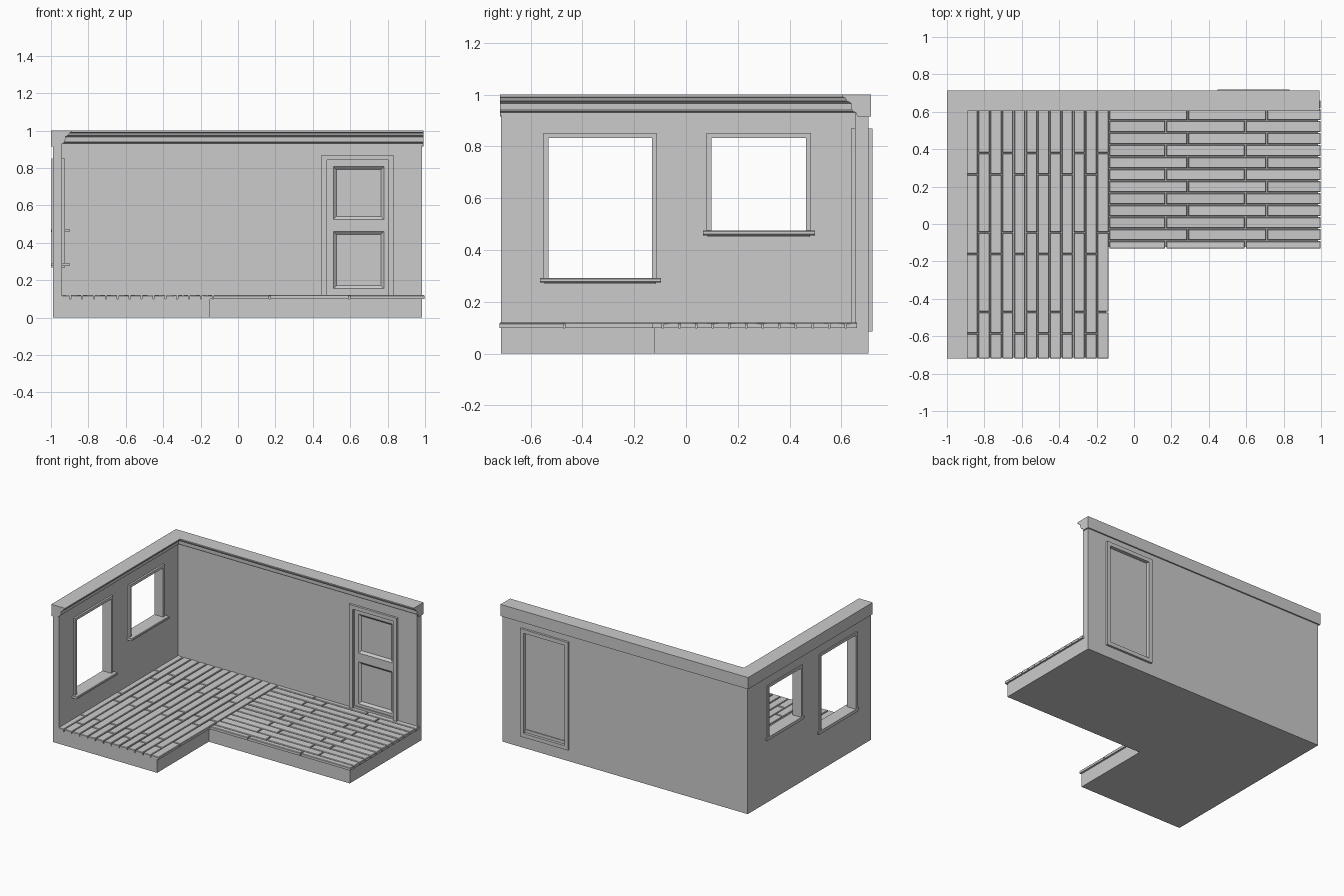
import bpy, bmesh, random
from mathutils import Vector

if "Cube" in bpy.data.objects:
    bpy.data.objects.remove(bpy.data.objects["Cube"])

random.seed(4)
mat = bpy.data.materials.new("plain grey")
mat.diffuse_color = (0.6, 0.6, 0.6, 1)
mat.use_nodes = True
mat.node_tree.nodes["Principled BSDF"].inputs["Base Color"].default_value = mat.diffuse_color


def finish(name, bm):
    bmesh.ops.recalc_face_normals(bm, faces=bm.faces[:])
    me = bpy.data.meshes.new(name)
    bm.to_mesh(me)
    bm.free()
    me.materials.append(mat)
    ob = bpy.data.objects.new(name, me)
    bpy.context.scene.collection.objects.link(ob)
    return ob


def prism(name, pts, axis, lo, hi):
    """Extrude a 2D outline along an axis."""
    place = {"x": lambda p, t: (t, p[0], p[1]),
             "y": lambda p, t: (p[0], t, p[1]),
             "z": lambda p, t: (p[0], p[1], t)}[axis]
    bm = bmesh.new()
    a = [bm.verts.new(place(p, lo)) for p in pts]
    b = [bm.verts.new(place(p, hi)) for p in pts]
    bm.faces.new(a)
    bm.faces.new(b)
    for i in range(len(pts)):
        j = (i + 1) % len(pts)
        bm.faces.new((a[i], a[j], b[j], b[i]))
    return finish(name, bm)


def box(name, x0, x1, y0, y1, z0, z1):
    return prism(name, [(x0, y0), (x1, y0), (x1, y1), (x0, y1)], "z", z0, z1)


def arch(name, axis, lo, hi, a0, a1, bottom, top, w):
    """Three-sided trim: two jambs and a head."""
    pts = [(a0, bottom), (a0, top), (a1, top), (a1, bottom),
           (a1 - w, bottom), (a1 - w, top - w), (a0 + w, top - w), (a0 + w, bottom)]
    return prism(name, pts, axis, lo, hi)


def cut(ob, cutter):
    mod = ob.modifiers.new("opening", "BOOLEAN")
    mod.operation = "DIFFERENCE"
    mod.solver = "EXACT"
    mod.object = cutter
    bpy.context.view_layer.objects.active = ob
    bpy.ops.object.modifier_apply(modifier=mod.name)
    bpy.data.objects.remove(cutter)


# Foundation slab and walls
prism("floor_slab", [(-0.95, -0.715), (-0.15, -0.715), (-0.15, -0.122),
                     (0.985, -0.122), (0.985, 0.66), (-0.95, 0.66)], "z", 0, 0.1)
walls = prism("walls", [(-0.99, -0.715), (-0.94, -0.715), (-0.94, 0.652), (0.985, 0.652),
                        (0.985, 0.704), (-0.99, 0.704)], "z", 0, 0.96)

# Windows: opening, trim through the wall, sill
for label, y0, y1, sill in (("large", -0.55, -0.113, 0.293), ("small", 0.08, 0.482, 0.475)):
    cut(walls, box("cutter", -1.1, -0.9, y0 + 0.01, y1 - 0.01, sill - 0.01, 0.843))
    arch(label + "_window_trim", "x", -0.998, -0.926, y0, y1, sill - 0.005, 0.852, 0.019)
    prism(label + "_window_sill", [(-1.0, sill - 0.018), (-0.998, sill), (-0.904, sill),
                                   (-0.9, sill - 0.004), (-0.9, sill - 0.014), (-0.904, sill - 0.018)],
          "y", y0 - 0.014, y1 + 0.016)
    box(label + "_window_apron", -0.996, -0.926, y0 + 0.003, y1 - 0.003, sill - 0.024, sill - 0.017)

# Door opening and trims
cut(walls, box("cutter", 0.476, 0.805, 0.6, 0.8, 0.112, 0.842))
arch("door_trim_inside", "y", 0.636, 0.66, 0.447, 0.832, 0.11, 0.87, 0.028)
arch("door_trim_outside", "y", 0.70, 0.72, 0.447, 0.832, 0.085, 0.87, 0.028)
box("door_threshold", 0.476, 0.805, 0.65, 0.70, 0.1, 0.135)
box("door_bottom_trim_outside", 0.475, 0.806, 0.70, 0.72, 0.085, 0.113)
box("door_backing", 0.476, 0.805, 0.682, 0.694, 0.112, 0.842)

# Door face with two recessed, bevelled panels
xs = [0.476, 0.51, 0.78, 0.805]
zs = [0.135, 0.155, 0.46, 0.524, 0.807, 0.842]
bm = bmesh.new()
grid = [[bm.verts.new((x, 0.658, z)) for x in xs] for z in zs]
panels = []
for r in range(5):
    for c in range(3):
        f = bm.faces.new((grid[r][c], grid[r][c + 1], grid[r + 1][c + 1], grid[r + 1][c]))
        if c == 1 and r in (1, 3):
            panels.append(f)
bm.normal_update()
bmesh.ops.inset_individual(bm, faces=panels, thickness=0.022, depth=-0.014)
bmesh.ops.dissolve_limit(bm, angle_limit=0.01, verts=bm.verts[:], edges=bm.edges[:])
finish("door_panel", bm)

# Cornice: stepped profile swept round the corner with a mitre
profile = [(0, 0.915), (0.052, 0.915), (0.058, 0.93), (0.07, 0.935), (0.076, 0.945), (0.077, 0.966),
           (0.085, 0.972), (0.094, 0.975), (0.1, 0.988), (0.11, 0.991), (0.11, 1.0), (0, 1.0)]
bm = bmesh.new()
rings = [[bm.verts.new(v) for v in pts] for pts in (
    [(-1 + u, -0.718, z) for u, z in profile],
    [(-1 + u, 0.714 - u, z) for u, z in profile],
    [(0.993, 0.714 - u, z) for u, z in profile])]
for a, b in zip(rings, rings[1:]):
    for i in range(len(profile)):
        j = (i + 1) % len(profile)
        bm.faces.new((a[i], a[j], b[j], b[i]))
bm.faces.new(rings[0])
bm.faces.new(rings[2])
finish("cornice", bm)


# Floorboards: staggered rows with narrow gaps and slightly uneven tops
def boards(name, edges, lo, hi, joints, along_y):
    bm = bmesh.new()
    gap, ch = 0.003, 0.003
    for k in range(len(edges) - 1):
        a0, a1 = sorted(edges[k:k + 2])
        cuts = [lo] + joints[k % 2] + [hi]
        for b0, b1 in zip(cuts, cuts[1:]):
            roll = random.uniform(-0.0015, 0.0015)
            levels = []
            for z, m in ((0.099, 0), (0.116, 0), (0.1195, ch)):
                ring = []
                for s, t in ((0, 0), (1, 0), (1, 1), (0, 1)):
                    a = (a1 - gap - m) if s else (a0 + gap + m)
                    b = (b1 - m - (gap if b1 < hi else 0)) if t else (b0 + m + (gap if b0 > lo else 0))
                    dz = roll * (2 * s - 1) if z > 0.1 else 0
                    p = (a, b, z + dz) if along_y else (b, a, z + dz)
                    ring.append(bm.verts.new(Vector(p)))
                levels.append(ring)
            bm.faces.new(levels[0])
            bm.faces.new(levels[2])
            for q, r in zip(levels, levels[1:]):
                for i in range(4):
                    j = (i + 1) % 4
                    bm.faces.new((q[i], q[j], r[j], r[i]))
    finish(name, bm)


set_a = [-0.47, -0.045, 0.38]
set_b = [-0.585, -0.16, 0.265]
boards("left_floorboards", [-0.943] + [-0.897 + 0.0636 * i for i in range(13)],
       -0.72, 0.66, (set_a, set_b), True)
boards("right_floorboards", [0.663] + [0.617 - 0.0642 * i for i in range(12)] + [-0.135],
       -0.131, 0.997, ([0.17, 0.595], [0.287, 0.71]), False)
